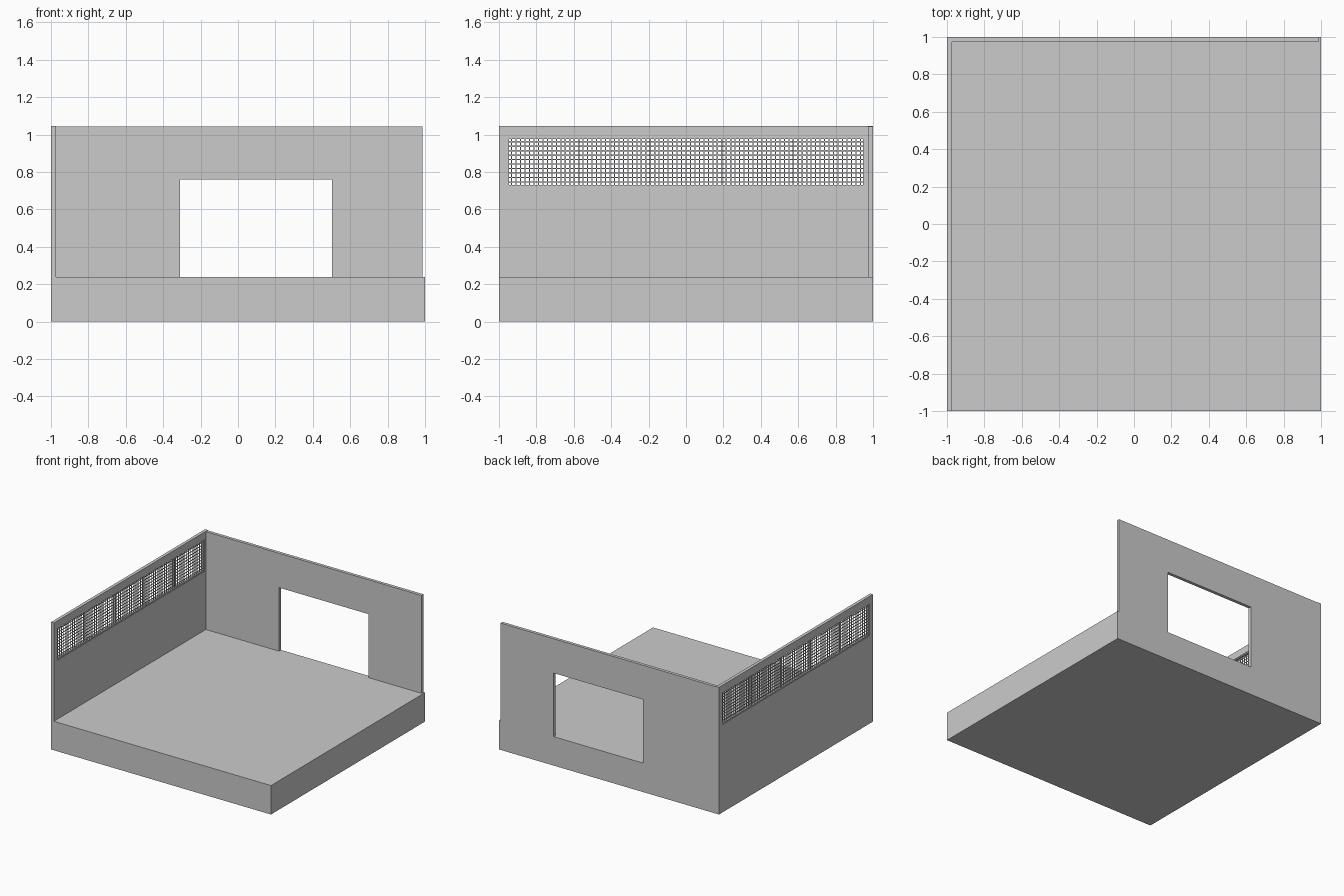
import bpy, bmesh
from mathutils import Vector

if "Cube" in bpy.data.objects:
    bpy.data.objects.remove(bpy.data.objects["Cube"])


def finish(name, bm):
    bmesh.ops.recalc_face_normals(bm, faces=bm.faces)
    me = bpy.data.meshes.new(name)
    bm.to_mesh(me)
    bm.free()
    ob = bpy.data.objects.new(name, me)
    bpy.context.collection.objects.link(ob)
    return ob


def add_box(bm, lo, hi):
    lo, hi = Vector(lo), Vector(hi)
    vs = bmesh.ops.create_cube(bm, size=1)["verts"]
    for v in vs:
        v.co = Vector([(lo[i] + hi[i]) / 2 + v.co[i] * (hi[i] - lo[i]) for i in range(3)])


def boxes(name, items):
    bm = bmesh.new()
    for lo, hi in items:
        add_box(bm, lo, hi)
    return finish(name, bm)


def slab(name, faces, offset):
    """Extrude flat face(s) along offset."""
    bm = bmesh.new()
    for pts in faces:
        bm.faces.new([bm.verts.new(p) for p in pts])
    bmesh.ops.remove_doubles(bm, verts=bm.verts, dist=1e-5)
    ext = bmesh.ops.extrude_face_region(bm, geom=bm.faces[:], use_keep_orig=True)
    vs = [g for g in ext["geom"] if isinstance(g, bmesh.types.BMVert)]
    bmesh.ops.translate(bm, verts=vs, vec=offset)
    return finish(name, bm)


FLOOR, TOP, T = 0.238, 1.045, 0.026

# Floor slab
boxes("floor", [((-1, -1, 0), (1, 1, FLOOR))])

# Back wall with doorway notch
profile = [(-1 + T, FLOOR), (-0.31, FLOOR), (-0.31, 0.76), (0.503, 0.76),
           (0.503, FLOOR), (0.986, FLOOR), (0.986, TOP - 0.003), (-1 + T, TOP - 0.003)]
slab("back_wall", [[(x, 1 - T, z) for x, z in profile]], (0, T, 0))

# Left wall with long window opening
Y, Z0, Z1 = 0.956, 0.722, 0.985
outer = [(-1, FLOOR), (1, FLOOR), (1, TOP), (-1, TOP)]
inner = [(-Y, Z0), (Y, Z0), (Y, Z1), (-Y, Z1)]
ring = []
for i in range(4):
    j = (i + 1) % 4
    ring.append([(-1, y, z) for y, z in (outer[i], outer[j], inner[j], inner[i])])
slab("left_wall", ring, (T, 0, 0))

# Window frame and mullions
F = 0.009
xa, xb = -1 + 0.004, -1 + T - 0.004
bars = [((xa, -Y, Z0), (xb, Y, Z0 + F)), ((xa, -Y, Z1 - F), (xb, Y, Z1))]
PANELS = 5
pw = 2 * Y / PANELS
for i in range(PANELS + 1):
    c = min(max(-Y + i * pw, -Y + F / 2), Y - F / 2)
    bars.append(((xa, c - F / 2, Z0 + F), (xb, c + F / 2, Z1 - F)))
boxes("window_frame", bars)

# Wire mesh infill
W, ROWS, COLS = 0.003, 11, 16
xm = -1 + T / 2
wires = []
for k in range(1, ROWS):
    z = Z0 + (Z1 - Z0) * k / ROWS
    wires.append(((xm - W, -Y, z - W), (xm, Y, z + W)))
for k in range(1, PANELS * COLS):
    if k % COLS:
        y = -Y + k * pw / COLS
        wires.append(((xm, y - W, Z0), (xm + W, y + W, Z1)))
boxes("window_mesh", wires)
